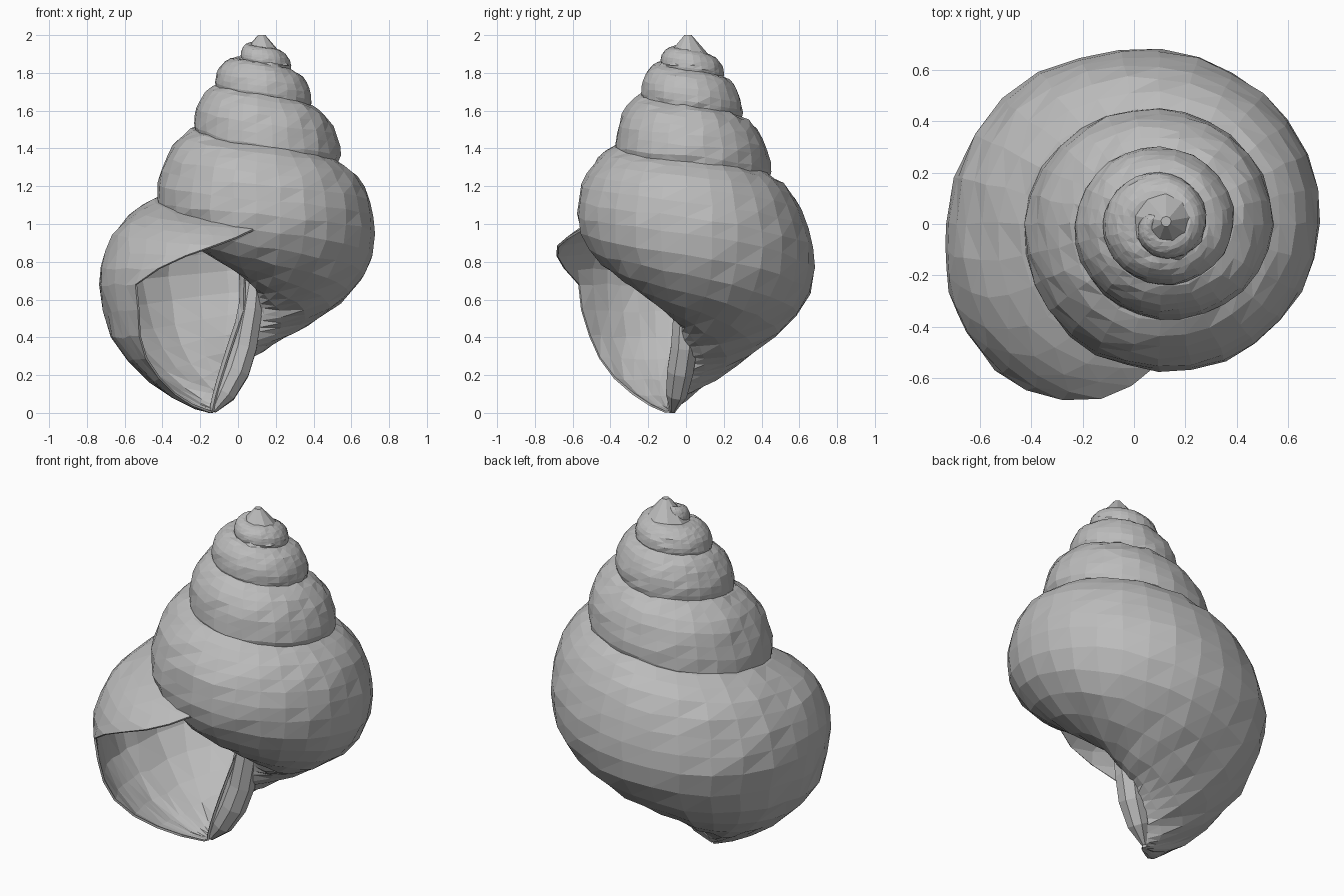
import bpy, bmesh, math, random
from mathutils import Vector

if "Cube" in bpy.data.objects:
    bpy.data.objects.remove(bpy.data.objects["Cube"], do_unlink=True)
random.seed(4)

# Quarter-turn stations: outer radius, widest height, top height, bottom height
STATIONS = [
    (.04, 1.92, 1.97, 1.84), (.08, 1.90, 1.96, 1.81), (.13, 1.87, 1.94, 1.77),
    (.18, 1.83, 1.925, 1.72), (.20, 1.79, 1.90, 1.67), (.22, 1.75, 1.88, 1.62),
    (.235, 1.70, 1.86, 1.56), (.29, 1.65, 1.82, 1.48), (.30, 1.59, 1.79, 1.40),
    (.33, 1.53, 1.75, 1.32), (.37, 1.42, 1.70, 1.22), (.44, 1.36, 1.64, 1.12),
    (.45, 1.27, 1.58, 1.0), (.53, 1.13, 1.52, .84), (.575, 1.05, 1.43, .64),
    (.63, .95, 1.36, .42), (.68, .77, 1.28, .19), (.83, .68, 1.15, .0),
    (.73, .70, 1.01, .03)]
FIRST_ANGLE = math.pi / 2      # the first station points to the back
STEPS, SIDES = 7, 30
LAST = len(STATIONS) - 2       # station where the mouth flare begins


def station(q):
    """Smooth interpolation between the quarter-turn stations."""
    i = min(int(q), len(STATIONS) - 2)
    t = q - i
    p = [STATIONS[max(0, min(len(STATIONS) - 1, i + k))] for k in (-1, 0, 1, 2)]
    return [b + .5 * t * (c - a + t * (2*a - 5*b + 4*c - d + t * (3*(b - c) + d - a)))
            for a, b, c, d in zip(*p)]


def point(q, phi):
    """Point on the coiled tube at quarter-turn q and section angle phi."""
    r_out, z_wide, z_top, z_low = station(q)
    late = max(0, min(2, q - LAST + 2))
    flare = max(0, min(1, q - LAST))
    r_out += .06 * math.sin(math.pi * flare)
    c, s = math.cos(phi), math.sin(phi)
    mid, low = r_out * .46, r_out * .04
    inner = .03 * min(1, r_out * 2) + .025 * late
    if s >= 0:
        r = mid + ((r_out - mid) * c ** .88 if c > 0 else (mid - inner) * c)
        z = z_wide + (z_top - z_wide) * s
    else:
        taper = 1.25 + .33 * late - 1.2 * flare
        r = low + (r_out - low) * c ** taper if c > 0 else low + (inner - low) * -c
        z = z_wide + (z_wide - z_low) * s
    angle = FIRST_ANGLE + q * math.pi / 2
    lean = max(0, 1 - z / .55)   # lower spout leans to the right and front
    return Vector((.1 + r * math.cos(angle) - .2 * lean,
                   r * math.sin(angle) - .06 * lean, z))


# Coiled shell tube, with an open slanted mouth
bm = bmesh.new()
rings = []
body = LAST * STEPS
for n in range(body + STEPS + 1):
    ring = []
    for k in range(SIDES):
        phi = 2 * math.pi * k / SIDES
        q = n / STEPS
        if n > body:
            reach = .46 + .6 * max(0, math.sin(phi)) ** 1.1
            q = LAST + (n - body) / STEPS * reach
        size = .007 * min(1, station(q)[0] * 2) * (math.cos(phi) > .1)
        p = point(q, phi) + Vector([random.uniform(-size, size) for _ in range(3)])
        p.z = max(0, p.z)
        ring.append(bm.verts.new(p))
    rings.append(ring)
for a, b in zip(rings, rings[1:]):
    for k in range(SIDES):
        j = (k + 1) % SIDES
        bm.faces.new((a[k], b[k], b[j], a[j]))
bm.faces.new(rings[0])
bmesh.ops.remove_doubles(bm, verts=bm.verts, dist=.004)
bmesh.ops.triangulate(bm, faces=bm.faces, quad_method='SHORT_EDGE')
bmesh.ops.recalc_face_normals(bm, faces=bm.faces)

mesh = bpy.data.meshes.new("spiral_shell")
bm.to_mesh(mesh)
bm.free()
shell = bpy.data.objects.new("spiral_shell", mesh)
bpy.context.collection.objects.link(shell)

# Thin wall
wall = shell.modifiers.new("wall", 'SOLIDIFY')
wall.thickness = .012
wall.offset = -1

# Pointed apex
bpy.ops.mesh.primitive_cone_add(vertices=9, radius1=.16, radius2=.02, depth=.16,
                                location=(.125, .01, 1.92))
apex = bpy.context.object
apex.name = "apex_cap"

# Central pillar tapering into the lower spout
curve = bpy.data.curves.new("central_pillar", 'CURVE')
curve.dimensions = '3D'
curve.bevel_depth = 1
curve.bevel_resolution = 2
curve.use_fill_caps = True
path = [((.09, .01, .75), .05), ((.065, .0, .55), .07), ((.03, -.01, .35), .075),
        ((-.01, -.03, .22), .075), ((-.07, -.05, .1), .06), ((-.13, -.07, .01), .015)]
spline = curve.splines.new('POLY')
spline.points.add(len(path) - 1)
spline.use_smooth = False
for pt, (co, radius) in zip(spline.points, path):
    pt.co = (*co, 1)
    pt.radius = radius
pillar = bpy.data.objects.new("central_pillar", curve)
bpy.context.collection.objects.link(pillar)

# Plain grey
grey = bpy.data.materials.new("plain_grey")
grey.use_nodes = True
colour = (.5, .5, .5, 1)
grey.diffuse_color = colour
grey.node_tree.nodes["Principled BSDF"].inputs["Base Color"].default_value = colour
for part in (shell, apex, pillar):
    part.data.materials.append(grey)
